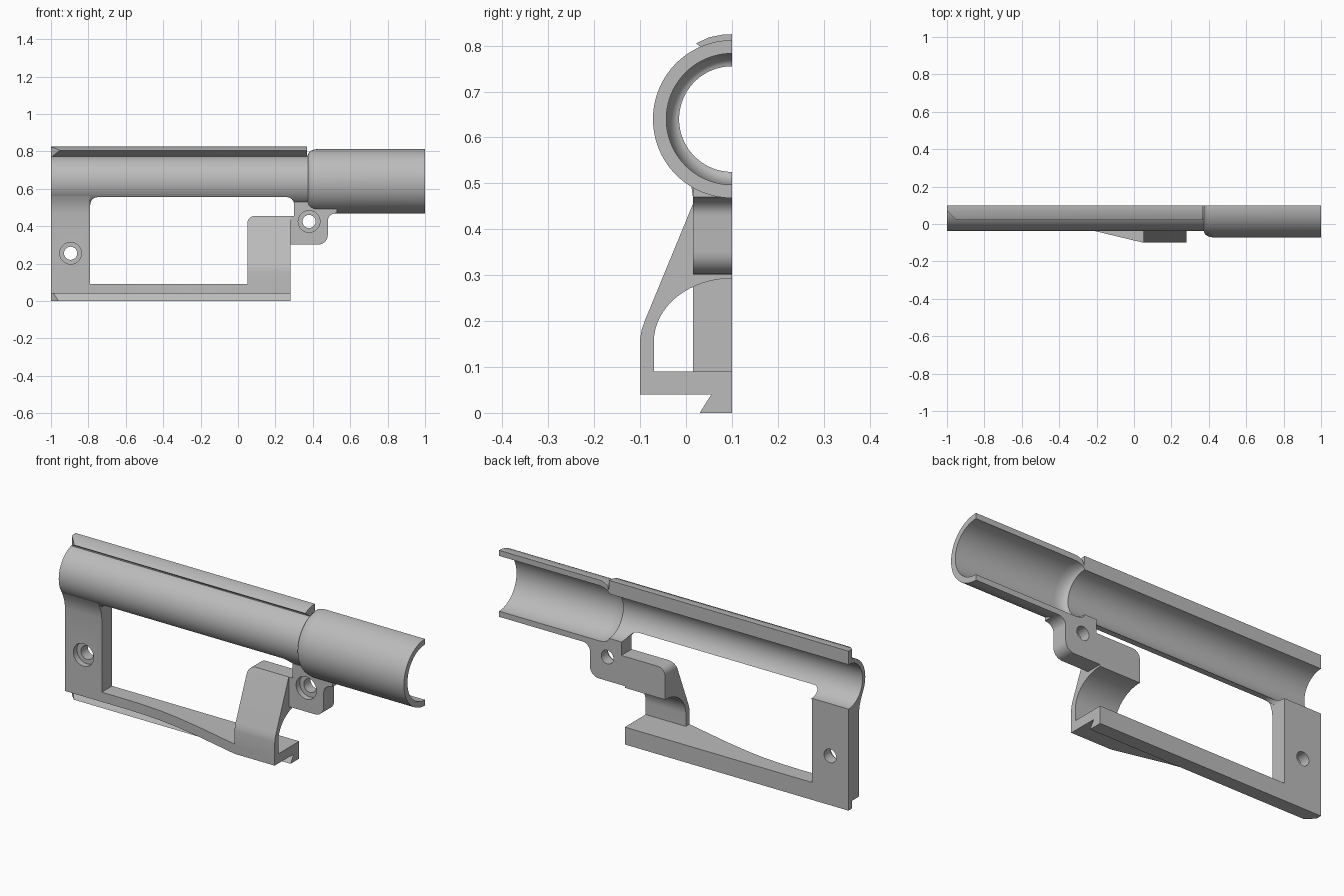
import bpy, bmesh, math

cube = bpy.data.objects.get("Cube")
if cube:
    bpy.data.objects.remove(cube, do_unlink=True)

GREY = (0.5, 0.5, 0.5, 1)
mat = bpy.data.materials.new("plain grey")
mat.use_nodes = True
mat.diffuse_color = GREY
mat.node_tree.nodes["Principled BSDF"].inputs["Base Color"].default_value = GREY

SPLIT = 0.10    # plane where the shell is halved
AXIS_Z = 0.64   # height of the tube axis


def finish(name, bm):
    bmesh.ops.recalc_face_normals(bm, faces=bm.faces)
    mesh = bpy.data.meshes.new(name)
    bm.to_mesh(mesh)
    bm.free()
    mesh.materials.append(mat)
    ob = bpy.data.objects.new(name, mesh)
    bpy.context.collection.objects.link(ob)
    return ob


def prism(name, axis, pts, lo, hi):
    """Extrude a 2D outline along one axis."""
    place = {"x": lambda p, t: (t, p[0], p[1]),
             "y": lambda p, t: (p[0], t, p[1]),
             "z": lambda p, t: (p[0], p[1], t)}[axis]
    bm = bmesh.new()
    a, b = ([bm.verts.new(place(p, t)) for p in pts] for t in (lo, hi))
    bm.faces.new(a)
    bm.faces.new(b)
    for i in range(len(pts)):
        j = (i + 1) % len(pts)
        bm.faces.new((a[i], a[j], b[j], b[i]))
    return finish(name, bm)


def lathe(name, profile, sweep, steps):
    """Turn a closed (x, radius) outline around the tube axis."""
    bm = bmesh.new()
    full = sweep > 6
    rings = []
    for k in range(steps if full else steps + 1):
        a = sweep * k / steps
        rings.append([bm.verts.new((x, SPLIT - r * math.sin(a), AXIS_Z + r * math.cos(a)))
                      for x, r in profile])
    n = len(profile)
    for k in range(steps):
        a, b = rings[k], rings[(k + 1) % len(rings)]
        for i in range(n):
            j = (i + 1) % n
            bm.faces.new((a[i], a[j], b[j], b[i]))
    if not full:
        bm.faces.new(rings[0])
        bm.faces.new(rings[-1])
    bmesh.ops.remove_doubles(bm, verts=bm.verts, dist=1e-6)
    return finish(name, bm)


def arc(cx, cy, rx, ry, start, end, n=8):
    angles = [math.radians(start + (end - start) * i / n) for i in range(n + 1)]
    return [(cx + rx * math.cos(a), cy + ry * math.sin(a)) for a in angles]


def cut(ob, *cutters):
    bpy.context.view_layer.objects.active = ob
    for c in cutters:
        m = ob.modifiers.new("cut", "BOOLEAN")
        m.operation, m.solver, m.object = "DIFFERENCE", "EXACT", c
        bpy.ops.object.modifier_apply(modifier=m.name)


# Half tube: slim rear section swelling into a wider front sleeve
outer = [(-1, 0.137), (0.375, 0.137)] + arc(0.43, 0.142, 0.055, 0.03, 180, 90) + [(1, 0.172)]
inner = [(1, 0.143), (0.43, 0.143)] + arc(0.43, 0.115, 0.06, 0.028, 90, 180) + [(-1, 0.115)]
tube = lathe("half_tube", outer + inner, math.pi, 48)

# Cutters: bore, grip window, rail end chamfer, arm corner
bore = lathe("bore_cutter", [(1.1, 0)] + [(1.1, 0.143)] + inner[1:-1] + [(-1.1, 0.115), (-1.1, 0)],
             2 * math.pi, 96)
window = prism("window_cutter", "y", [(-0.79, 0.4), (0.30, 0.4)]
               + arc(0.26, 0.515, 0.04, 0.04, 0, 90)
               + arc(-0.75, 0.515, 0.04, 0.04, 90, 180), -0.2, 0.2)
chamfer = prism("chamfer_cutter", "z", [(-1.02, 0.09), (-0.92, -0.01), (-1.02, -0.01)], -0.1, 1)
corner = prism("corner_cutter", "y", arc(0.09, 0.415, 0.04, 0.04, 180, 90)
               + [(0.09, 0.5), (0.03, 0.5), (0.03, 0.415)], -0.2, 0.2)
cutters = [bore, window, chamfer, corner]


def bolt_hole(x, z):
    for name, r, back in (("hole_cutter", 0.035, 0.2), ("counterbore_cutter", 0.058, 0.045)):
        c = prism(name, "y", arc(x, z, r, r, 0, 352.5, 47), -0.3, back)
        cutters.append(c)
        yield c


cut(tube, window)

# Dovetail rail along the top of the tube
top_rail = prism("top_rail", "x", [(0.10, 0.825), (0.08, 0.824), (0.05, 0.818), (0.022, 0.805),
                                   (0.065, 0.772), (0.10, 0.765)], -1, 0.37)
cut(top_rail, chamfer)

# Rear post blending into the tube
post = prism("rear_post", "x", [(0.10, 0.04), (0.015, 0.04), (0.015, 0.47), (0.010, 0.505),
                                (0.0, 0.535), (-0.012, 0.56), (0.03, 0.6), (0.10, 0.6)], -1, -0.79)
cut(post, bore, *bolt_hole(-0.895, 0.255))

# Base plate flaring out to the front, with a dovetail below
flare = [(-0.65, 0.015), (-0.55, 0.012), (-0.45, 0.004), (-0.35, -0.01), (-0.2, -0.04), (0.05, -0.10)]
prism("base_plate", "z", [(-1, SPLIT), (-1, 0.015)] + flare + [(0.28, -0.10), (0.28, SPLIT)], 0.04, 0.09)
bottom_rail = prism("bottom_rail", "x", [(0.10, 0), (0.03, 0), (0.055, 0.04), (0.10, 0.04)], -1, 0.28)
cut(bottom_rail, chamfer)

# Arched arm rising from the plate
arm = prism("arched_arm", "x", [(-0.07, 0.09), (-0.10, 0.09), (-0.10, 0.16), (-0.097, 0.18),
                                (-0.09, 0.2), (0.015, 0.455), (0.10, 0.455)]
            + arc(0.10, 0.155, 0.17, 0.138, 90, 180, 16), 0.05, 0.28)
cut(arm, corner)

# Bolt lug joining the arm to the tube
lug = prism("bolt_lug", "y", [(0.2, 0.302)] + arc(0.43, 0.352, 0.05, 0.05, -90, 0)
            + arc(0.53, 0.43, 0.05, 0.04, 180, 90) + [(0.53, 0.53), (0.30, 0.53), (0.30, 0.455), (0.2, 0.455)],
            0.015, SPLIT)
cut(lug, bore, *bolt_hole(0.38, 0.425))

for c in cutters:
    bpy.data.objects.remove(c, do_unlink=True)

# Smooth the curves, keep the edges crisp
bpy.ops.object.select_all(action="DESELECT")
for ob in bpy.context.collection.objects:
    if ob.type == "MESH":
        ob.select_set(True)
        bpy.context.view_layer.objects.active = ob
bpy.ops.object.shade_smooth_by_angle(angle=math.radians(30))
